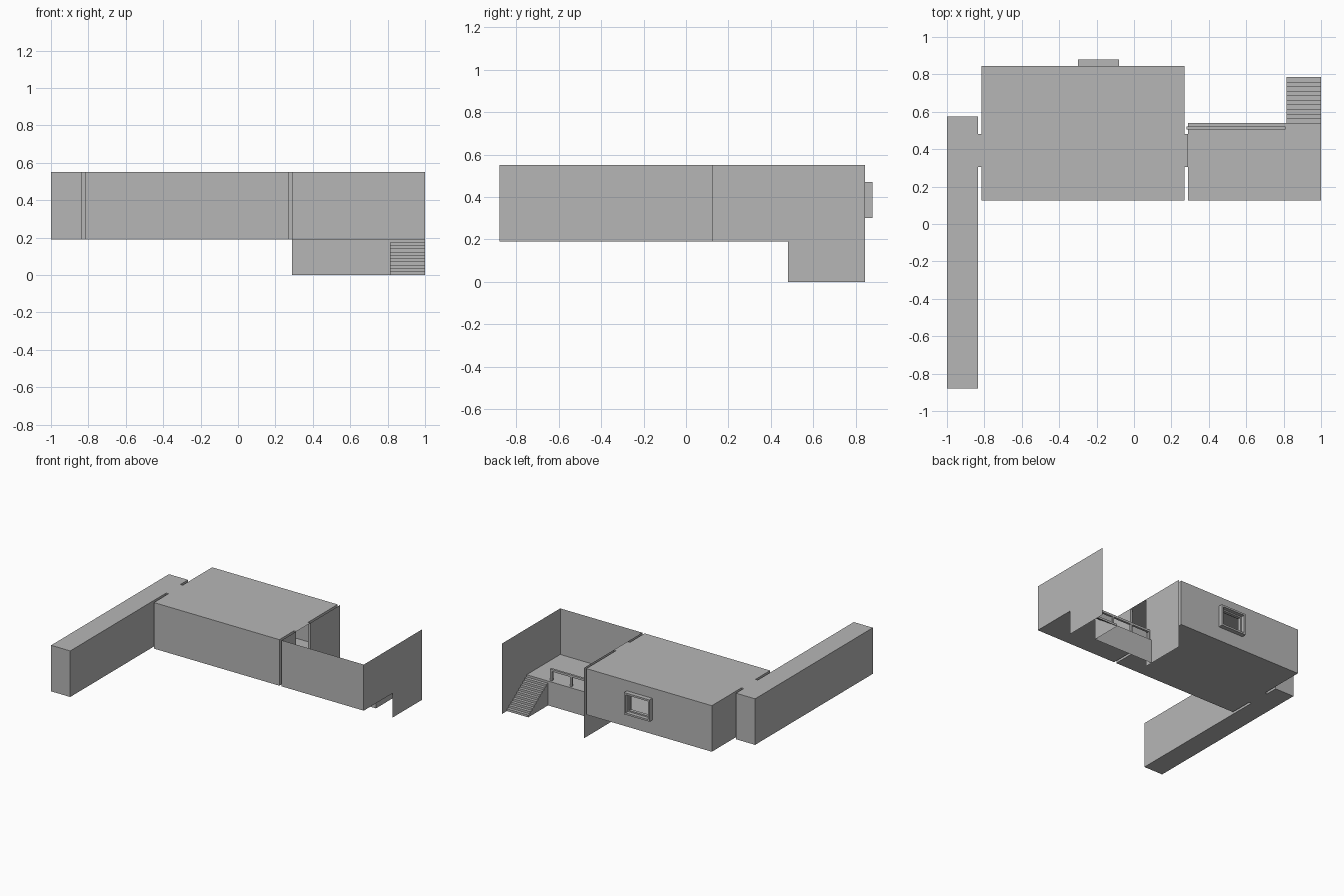
import bpy, bmesh
from mathutils import Vector

cube = bpy.data.objects.get("Cube")
if cube:
    bpy.data.objects.remove(cube, do_unlink=True)

GREY = (0.47, 0.47, 0.47, 1.0)
plaster = bpy.data.materials.new("plain grey")
plaster.use_nodes = True
plaster.diffuse_color = GREY
plaster.node_tree.nodes["Principled BSDF"].inputs["Base Color"].default_value = GREY

# Shared levels and lines
FLOOR, TOP = 0.19, 0.55
FRONT, BACK = 0.125, 0.845
DOOR = (0.305, 0.48)
EDGE = 0.54                      # back edge of the raised floor
STAIR_X, RIGHT_X, ROOM_X = 0.815, 1.0, 0.29


def build(name, polygons, centre=None):
    """One object from flat polygons, facing away from centre if it is given."""
    bm = bmesh.new()
    for poly in polygons:
        face = bm.faces.new([bm.verts.new(p) for p in poly])
        face.normal_update()
        if centre and face.normal.dot(face.calc_center_median() - Vector(centre)) < 0:
            face.normal_flip()
    bmesh.ops.remove_doubles(bm, verts=bm.verts, dist=0.0005)
    if not centre:
        bmesh.ops.recalc_face_normals(bm, faces=bm.faces)
    mesh = bpy.data.meshes.new(name)
    bm.to_mesh(mesh)
    bm.free()
    mesh.materials.append(plaster)
    obj = bpy.data.objects.new(name, mesh)
    bpy.context.collection.objects.link(obj)
    return obj


def rect(axis, pos, u0, u1, v0, v1):
    """Rectangle across the axis at pos; u and v are the other axes in order."""
    corners = []
    for u, v in ((u0, v0), (u1, v0), (u1, v1), (u0, v1)):
        p = [u, v]
        p.insert(axis, pos)
        corners.append(p)
    return corners


def wall(axis, pos, u0, u1, hole=None):
    """Full-height wall, split around an optional rectangular hole."""
    if not hole:
        return [rect(axis, pos, u0, u1, FLOOR, TOP)]
    a, b, c, d = hole
    parts = [(u0, a, FLOOR, TOP), (b, u1, FLOOR, TOP), (a, b, FLOOR, c), (a, b, d, TOP)]
    return [rect(axis, pos, *p) for p in parts if p[1] - p[0] > 0.001 and p[3] - p[2] > 0.001]


def slabs(x0, x1, y0, y1):
    return [rect(2, z, x0, x1, y0, y1) for z in (FLOOR, TOP)]


def room(name, x0, x1, y0, y1, left=None, right=None, back=None):
    polys = slabs(x0, x1, y0, y1)
    polys += wall(0, x0, y0, y1, left) + wall(0, x1, y0, y1, right)
    polys += wall(1, y0, x0, x1) + wall(1, y1, x0, x1, back)
    build(name, polys, ((x0 + x1) / 2, (y0 + y1) / 2, (FLOOR + TOP) / 2))


def doorway(name, x0, x1):
    polys = slabs(x0, x1, *DOOR) + [rect(1, y, x0, x1, FLOOR, TOP) for y in DOOR]
    build(name, polys, ((x0 + x1) / 2, sum(DOOR) / 2, (FLOOR + TOP) / 2))


def box(x0, x1, y0, y1, z0, z1):
    return ([rect(0, x, y0, y1, z0, z1) for x in (x0, x1)]
            + [rect(1, y, x0, x1, z0, z1) for y in (y0, y1)]
            + [rect(2, z, x0, x1, y0, y1) for z in (z0, z1)])


def frame(name, x0, x1, y0, y1, z0, z1, t):
    """Rectangular frame of four bars."""
    bars = {"left_jamb": (x0, x0 + t, z0, z1), "right_jamb": (x1 - t, x1, z0, z1),
            "sill": (x0 + t, x1 - t, z0, z0 + t), "head": (x0 + t, x1 - t, z1 - t, z1)}
    for part, (a, b, c, d) in bars.items():
        build(name + "_" + part, box(a, b, y0, y1, c, d))


# Closed rooms and the short passages between them
opening = (*DOOR, FLOOR, TOP)
room("corridor", -1.0, -0.835, -0.88, 0.575, right=opening)
room("main_room", -0.815, 0.27, FRONT, BACK, left=opening, right=opening,
     back=(-0.29, -0.09, 0.31, 0.46))
doorway("corridor_doorway", -0.835, -0.815)
doorway("stair_room_doorway", 0.27, ROOM_X)

# Window frame with a narrower inner sash
frame("window_frame", -0.30, -0.08, 0.81, 0.88, 0.30, 0.47, 0.014)
frame("window_sash", -0.286, -0.094, 0.825, 0.85, 0.314, 0.456, 0.01)

# Stair room: open above and behind, side walls drop to the ground at the back
mid = ((ROOM_X + RIGHT_X) / 2, 0.4, 0.3)
deep = [rect(0, x, DOOR[1], BACK, 0, TOP) for x in (ROOM_X, RIGHT_X)]
build("stair_room_walls", deep + wall(1, FRONT, ROOM_X, RIGHT_X)
      + wall(0, RIGHT_X, FRONT, DOOR[1]) + wall(0, ROOM_X, FRONT, DOOR[0]), mid)
build("stair_room_floor", [rect(2, FLOOR, ROOM_X, RIGHT_X, FRONT, EDGE)], (0.6, 0.3, 0))
build("landing_wall", [rect(1, EDGE, ROOM_X, STAIR_X, 0, FLOOR)], (0.6, 0.3, 0.1))

# Stairs: treads and risers with one closed side
STEPS = 11
rise, run = FLOOR / STEPS, 0.245 / (STEPS - 1)
steps, side = [], [(STAIR_X, EDGE, 0)]
for i in range(STEPS):
    y, z = EDGE + i * run, FLOOR - i * rise
    steps.append(rect(1, y, STAIR_X, RIGHT_X, z - rise, z))
    side += [(STAIR_X, y, z), (STAIR_X, y, z - rise)]
    if i < STEPS - 1:
        steps.append(rect(2, z - rise, STAIR_X, RIGHT_X, y, y + run))
build("stairs", steps, (0.9, 0.3, -0.5))
build("stair_side", [side], (RIGHT_X, 0.6, 0.1))

# Railing along the raised floor
R0, R1, RY0, RY1, RTOP, BAR = 0.28, 0.81, 0.505, 0.522, 0.28, 0.017
build("railing_top", box(R0, R1, RY0, RY1, RTOP - BAR, RTOP))
for i in range(4):
    x = R0 + i * (R1 - R0 - BAR) / 3
    build("railing_post_%d" % (i + 1), box(x, x + BAR, RY0, RY1, FLOOR, RTOP - BAR))
